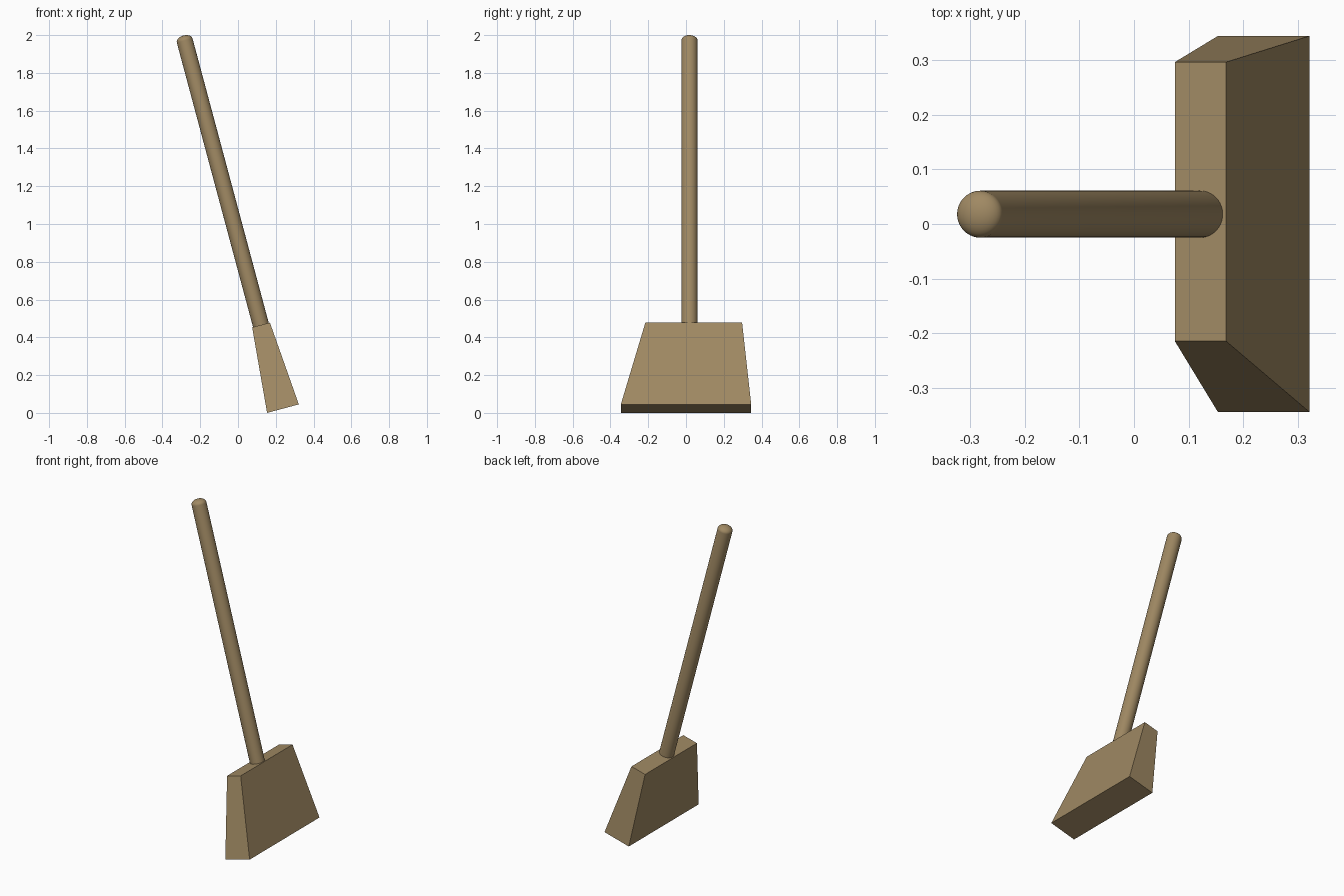
import bpy, bmesh
from math import sin, cos, pi, radians
from mathutils import Matrix, Vector

cube = bpy.data.objects.get("Cube")
if cube:
    bpy.data.objects.remove(cube, do_unlink=True)

# Single wood colour
wood = bpy.data.materials.new("tan wood")
wood.use_nodes = True
tan = (0.35, 0.25, 0.125, 1.0)
wood.diffuse_color = tan
wood.node_tree.nodes["Principled BSDF"].inputs["Base Color"].default_value = tan


def finish(name, bm):
    bmesh.ops.recalc_face_normals(bm, faces=bm.faces)
    mesh = bpy.data.meshes.new(name)
    bm.to_mesh(mesh)
    bm.free()
    mesh.materials.append(wood)
    obj = bpy.data.objects.new(name, mesh)
    bpy.context.collection.objects.link(obj)
    return obj


# Broom head: a box flared toward the tilted bottom end
bm = bmesh.new()
bmesh.ops.create_cube(bm, size=1)
top_edge = {-1: (0.075, 0.453), 1: (0.169, 0.478)}
bottom_edge = {-1: (0.154, 0.0), 1: (0.322, 0.045)}
for v in bm.verts:
    side = 1 if v.co.x > 0 else -1
    if v.co.z > 0:
        x, z = top_edge[side]
        y = 0.297 if v.co.y > 0 else -0.215
    else:
        x, z = bottom_edge[side]
        y = 0.345 if v.co.y > 0 else -0.345
    v.co = (x, y, z)
finish("broom_head", bm)

# Handle: lathed rod with a low rounded end
radius, dome = 0.043, 0.027
base = Vector((0.121, 0.018, 0.466))
length = (1.9716 - base.z) / cos(radians(15))
profile = [(0, -0.01), (radius, -0.01)]
profile += [(radius * cos(i * pi / 16), length + dome * sin(i * pi / 16)) for i in range(8)]
profile.append((0, length + dome))

bm = bmesh.new()
verts = [bm.verts.new((r, 0, z)) for r, z in profile]
edges = [bm.edges.new(pair) for pair in zip(verts, verts[1:])]
bmesh.ops.spin(bm, geom=verts + edges, cent=(0, 0, 0), axis=(0, 0, 1),
               angle=2 * pi, steps=40, use_merge=True)
bmesh.ops.remove_doubles(bm, verts=bm.verts, dist=0.0001)
bm.transform(Matrix.Translation(base) @ Matrix.Rotation(radians(-15), 4, 'Y'))
handle = finish("handle", bm)
bpy.ops.object.select_all(action='DESELECT')
handle.select_set(True)
bpy.context.view_layer.objects.active = handle
bpy.ops.object.shade_smooth_by_angle(angle=radians(40))
